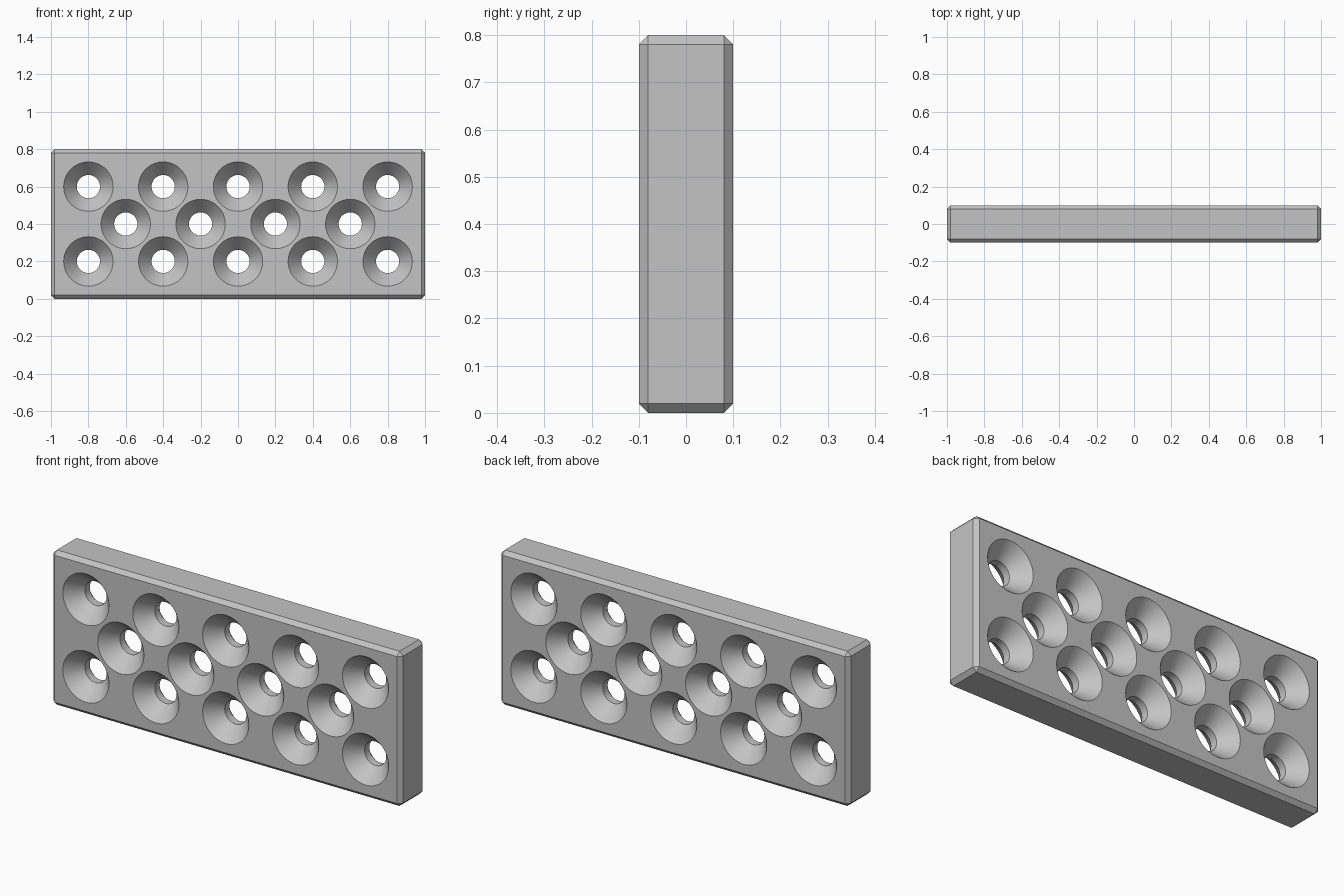
import bpy, bmesh, math
from mathutils import Matrix

if "Cube" in bpy.data.objects:
    bpy.data.objects.remove(bpy.data.objects["Cube"], do_unlink=True)

LENGTH, DEPTH, HEIGHT, CHAMFER = 2.0, 0.2, 0.8, 0.02
RIM, BORE, THROAT, OVER = 0.132, 0.062, 0.02, 0.02
SEGMENTS = 64

grey = bpy.data.materials.new("plain grey")
grey.use_nodes = True
colour = (0.55, 0.55, 0.55, 1)
grey.diffuse_color = colour
grey.node_tree.nodes["Principled BSDF"].inputs["Base Color"].default_value = colour


def make_object(name, bm):
    bmesh.ops.recalc_face_normals(bm, faces=bm.faces)
    mesh = bpy.data.meshes.new(name)
    bm.to_mesh(mesh)
    bm.free()
    mesh.materials.append(grey)
    obj = bpy.data.objects.new(name, mesh)
    bpy.context.collection.objects.link(obj)
    return obj


def add_countersink(bm, x, z):
    """Bore along y that flares out to a cone on both faces."""
    half = DEPTH / 2
    slope = (RIM - BORE) / (half - THROAT)
    wide = RIM + slope * OVER
    profile = [(-half - OVER, wide), (-THROAT, BORE), (THROAT, BORE), (half + OVER, wide)]
    rings = []
    for y, r in profile:
        angles = [math.tau * i / SEGMENTS for i in range(SEGMENTS)]
        rings.append([bm.verts.new((x + r * math.cos(a), y, z + r * math.sin(a)))
                      for a in angles])
    for a, b in zip(rings, rings[1:]):
        for i in range(SEGMENTS):
            j = (i + 1) % SEGMENTS
            bm.faces.new((a[i], a[j], b[j], b[i]))
    bm.faces.new(rings[0])
    bm.faces.new(rings[-1])


# Chamfered slab
bm = bmesh.new()
bmesh.ops.create_cube(bm, size=1, matrix=Matrix.Translation((0, 0, HEIGHT / 2))
                      @ Matrix.Diagonal((LENGTH, DEPTH, HEIGHT, 1)))
bmesh.ops.bevel(bm, geom=bm.edges[:], offset=CHAMFER, segments=1, affect='EDGES')
plate = make_object("perforated_plate", bm)

# Staggered rows of holes: five, four, five
bm = bmesh.new()
for row, count in enumerate((5, 4, 5)):
    for i in range(count):
        add_countersink(bm, (i - (count - 1) / 2) * 0.4, 0.2 * (row + 1))
cutter = make_object("hole_cutter", bm)
cutter.hide_render = True

cut = plate.modifiers.new("holes", 'BOOLEAN')
cut.operation = 'DIFFERENCE'
cut.solver = 'EXACT'
cut.object = cutter

# Apply the cut and smooth the round walls
bpy.ops.object.select_all(action='DESELECT')
plate.select_set(True)
bpy.context.view_layer.objects.active = plate
bpy.ops.object.modifier_apply(modifier=cut.name)
bpy.data.objects.remove(cutter, do_unlink=True)
bpy.ops.object.shade_smooth_by_angle(angle=math.radians(30))
